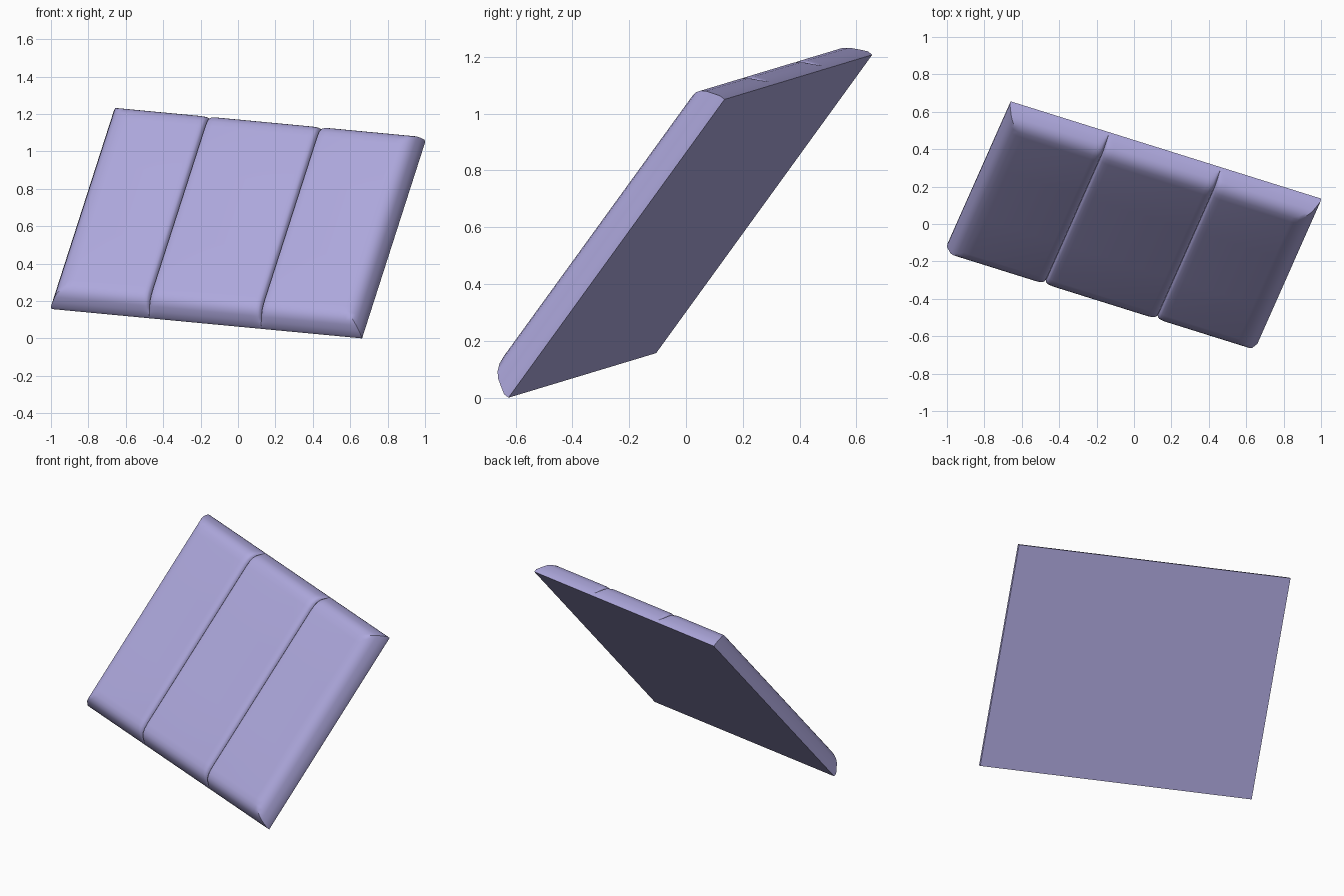
import bpy, bmesh
from mathutils import Vector, Matrix

if "Cube" in bpy.data.objects:
    bpy.data.objects.remove(bpy.data.objects["Cube"])

# Tilted frame of the slab: width, height and outward directions
W, H, RIM = 1.747, 1.34, 0.02
corner = Vector((-0.997, -0.105, 0.157))
u = Vector((1.66, -0.52, -0.157)).normalized()
v = Vector((0.34, 0.76, 1.05))
v = (v - u * v.dot(u)).normalized()
n = u.cross(v)
frame = Matrix((u, v, n)).transposed().to_4x4()
frame.translation = corner

# Rounded shoulder: distance from edge -> height, and groove: distance -> depth
SHOULDER = [(0, RIM), (0.012, 0.048), (0.025, 0.076), (0.04, 0.095),
            (0.06, 0.109), (0.085, 0.117), (0.12, 0.12)]
GROOVE = [(0, 0.03), (0.006, 0.014), (0.015, 0.006), (0.03, 0.002), (0.05, 0)]
SEAMS = [0.317 * W, 0.677 * W]


def lookup(table, d):
    for (d0, h0), (d1, h1) in zip(table, table[1:]):
        if d <= d1:
            return h0 + (h1 - h0) * (d - d0) / (d1 - d0)
    return table[-1][1]


def height(a, b):
    d = max(0, min(a, W - a, b, H - b))
    cut = sum(lookup(GROOVE, abs(a - s)) for s in SEAMS)
    return lookup(SHOULDER, d) - cut * min(1, d / 0.025)


# Grid stations packed around the shoulders and the seams
ins = [d for d, _ in SHOULDER]
xs = set(ins + [W - d for d in ins])
for s in SEAMS:
    xs |= {s + k * d for d, _ in GROOVE for k in (-1, 1)}
xs = sorted(xs)
ys = sorted(set(ins + [H - d for d in ins] + [H / 3, H * 2 / 3]))

bm = bmesh.new()
top = [[bm.verts.new((a, b, height(a, b))) for b in ys] for a in xs]

# Padded front, split along the higher diagonal so corners are mitred
for i in range(len(xs) - 1):
    for j in range(len(ys) - 1):
        p, q, r, s = top[i][j], top[i + 1][j], top[i + 1][j + 1], top[i][j + 1]
        diff = p.co.z + r.co.z - q.co.z - s.co.z
        if abs(diff) < 1e-5:
            bm.faces.new((p, q, r, s))
        elif diff > 0:
            bm.faces.new((p, q, r))
            bm.faces.new((p, r, s))
        else:
            bm.faces.new((p, q, s))
            bm.faces.new((q, r, s))

# Thin upright rim and flat back
loop = ([c[0] for c in top] + top[-1][1:]
        + [c[-1] for c in reversed(top[:-1])] + top[0][-2:0:-1])
low = [bm.verts.new((p.co.x, p.co.y, 0)) for p in loop]
for k in range(len(loop)):
    m = (k + 1) % len(loop)
    bm.faces.new((low[k], low[m], loop[m], loop[k]))
bm.faces.new(low[::-1])
bm.normal_update()

mesh = bpy.data.meshes.new("padded_panel")
bm.to_mesh(mesh)
bm.free()
mesh.transform(frame)
panel = bpy.data.objects.new("padded_panel", mesh)
bpy.context.collection.objects.link(panel)

lavender = bpy.data.materials.new("lavender")
lavender.diffuse_color = (0.42, 0.39, 0.72, 1)
lavender.use_nodes = True
lavender.node_tree.nodes["Principled BSDF"].inputs["Base Color"].default_value = lavender.diffuse_color
mesh.materials.append(lavender)

bpy.context.view_layer.objects.active = panel
panel.select_set(True)
bpy.ops.object.shade_smooth_by_angle(angle=0.6)
